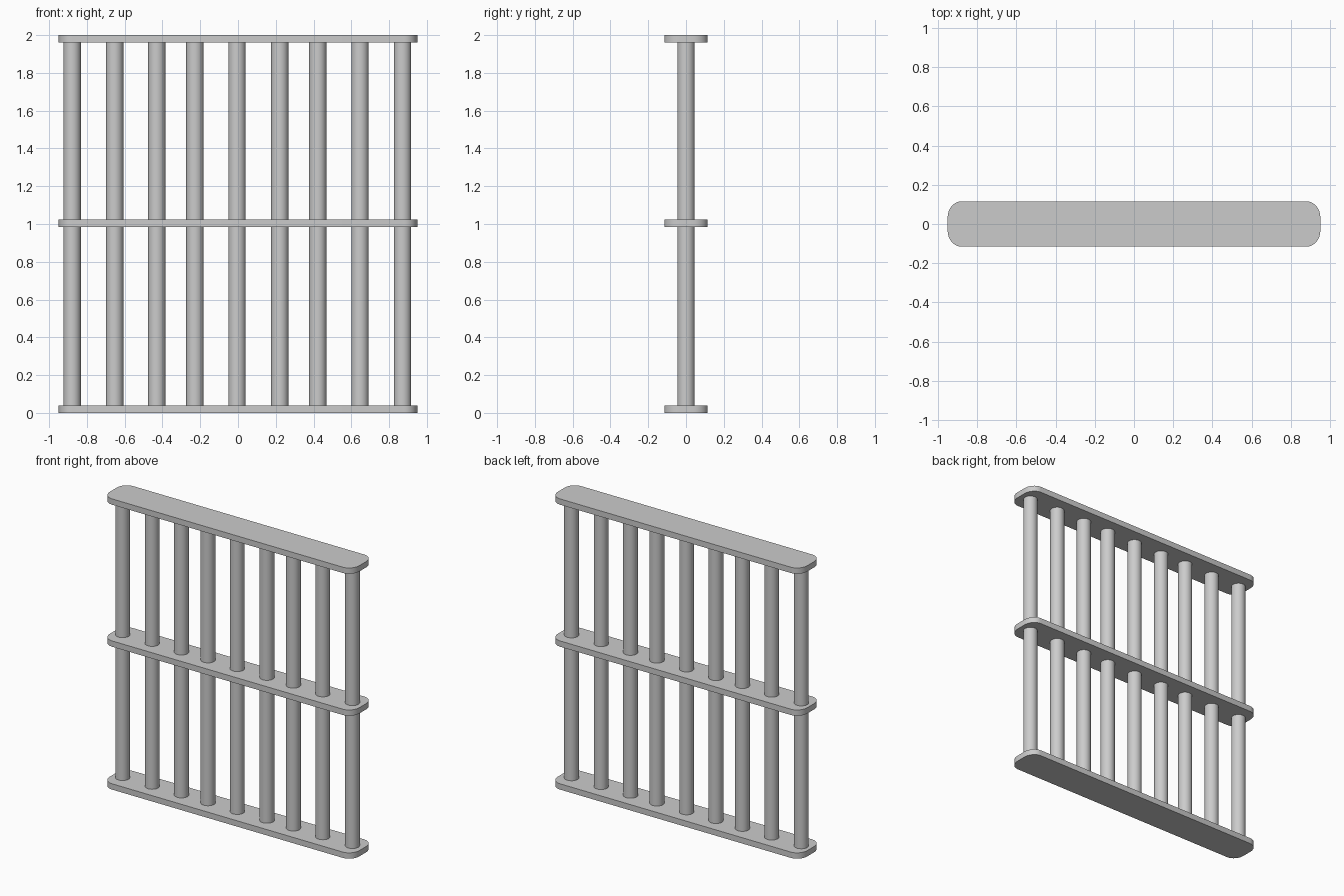
import bpy, bmesh, math

if "Cube" in bpy.data.objects:
    bpy.data.objects.remove(bpy.data.objects["Cube"])

HALF_X, HALF_Y, THICK = 0.95, 0.115, 0.04
CORNER_X, CORNER_Y, STEPS = 0.07, 0.08, 8


def rail(name, z_bottom):
    """Flat plate with rounded corners."""
    bm = bmesh.new()
    outline = []
    for quarter, (sx, sy) in enumerate([(1, 1), (-1, 1), (-1, -1), (1, -1)]):
        for i in range(STEPS + 1):
            a = math.pi / 2 * (quarter + i / STEPS)
            x = sx * (HALF_X - CORNER_X) + CORNER_X * math.cos(a)
            y = sy * (HALF_Y - CORNER_Y) + CORNER_Y * math.sin(a)
            outline.append(bm.verts.new((x, y, 0)))
    face = bm.faces.new(outline)
    ext = bmesh.ops.extrude_face_region(bm, geom=[face])
    top = [v for v in ext["geom"] if isinstance(v, bmesh.types.BMVert)]
    bmesh.ops.translate(bm, verts=top, vec=(0, 0, THICK))
    bmesh.ops.recalc_face_normals(bm, faces=bm.faces)
    mesh = bpy.data.meshes.new(name)
    bm.to_mesh(mesh)
    bm.free()
    obj = bpy.data.objects.new(name, mesh)
    bpy.context.collection.objects.link(obj)
    obj.location.z = z_bottom
    smooth(obj)


def smooth(obj):
    bpy.ops.object.select_all(action='DESELECT')
    obj.select_set(True)
    bpy.context.view_layer.objects.active = obj
    bpy.ops.object.shade_smooth_by_angle(angle=math.radians(35))


# Three horizontal rails
rail("bottom_rail", 0.0)
rail("middle_rail", 0.983)
rail("top_rail", 2 - THICK)

# Nine upright bars, slightly uneven spacing
BAR_X = [-0.878, -0.653, -0.43, -0.228, -0.005, 0.221, 0.422, 0.646, 0.871]
for n, x in enumerate(BAR_X, 1):
    bpy.ops.mesh.primitive_cylinder_add(vertices=32, radius=0.046, depth=1.93,
                                        location=(x, 0, 1))
    bar = bpy.context.object
    bar.name = f"bar_{n}"
    smooth(bar)
